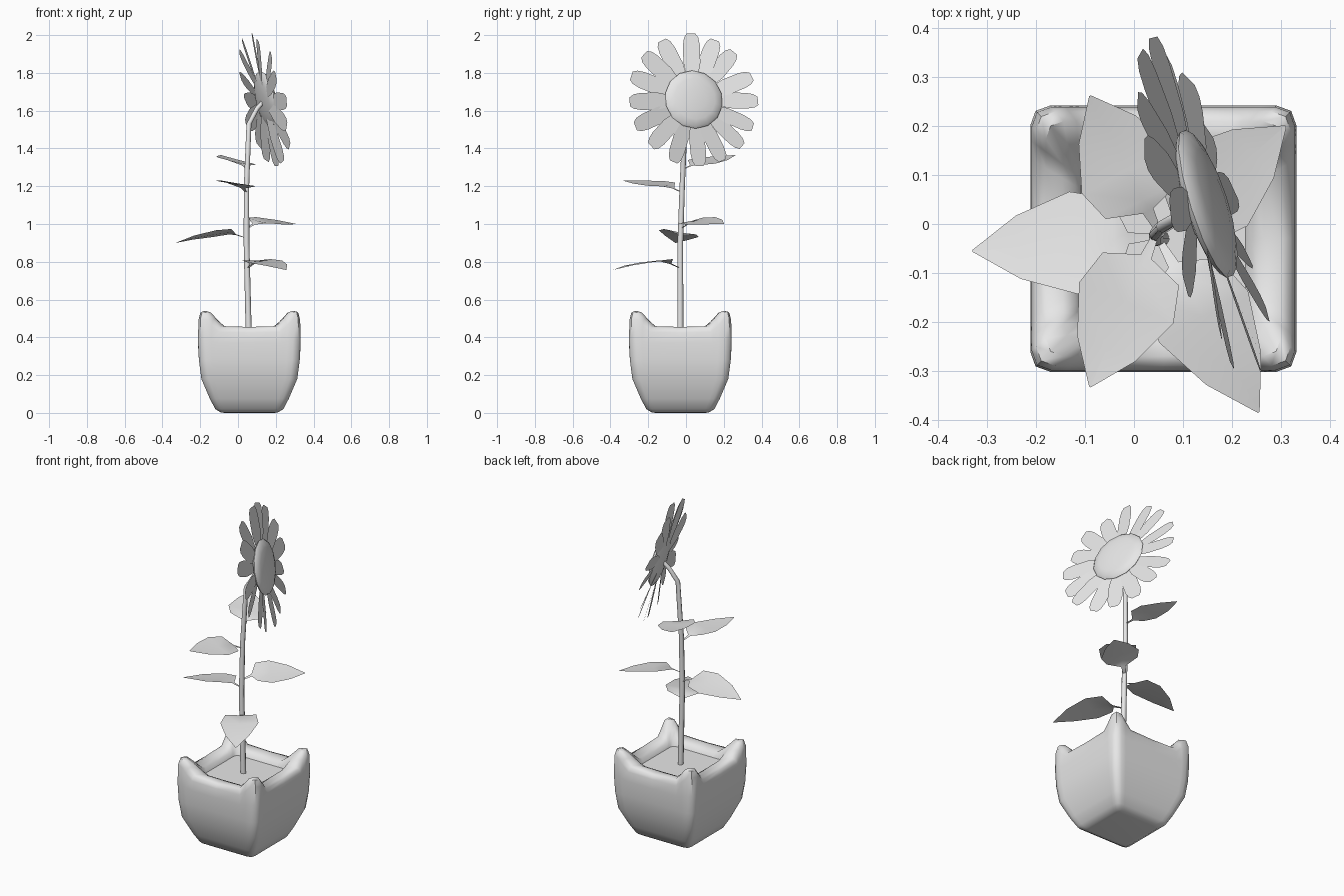
import bpy, bmesh, math, random
from mathutils import Vector, Matrix

random.seed(4)
cube = bpy.data.objects.get("Cube")
if cube:
    bpy.data.objects.remove(cube)

grey = bpy.data.materials.new("light grey")
grey.use_nodes = True
grey.diffuse_color = (0.8, 0.8, 0.8, 1)
grey.node_tree.nodes["Principled BSDF"].inputs["Base Color"].default_value = (0.8, 0.8, 0.8, 1)


def finish(name, bm, angle=40, outward=True):
    if outward:
        bmesh.ops.recalc_face_normals(bm, faces=bm.faces)
    mesh = bpy.data.meshes.new(name)
    bm.to_mesh(mesh)
    bm.free()
    mesh.materials.append(grey)
    ob = bpy.data.objects.new(name, mesh)
    bpy.context.collection.objects.link(ob)
    bpy.ops.object.select_all(action='DESELECT')
    ob.select_set(True)
    bpy.context.view_layer.objects.active = ob
    bpy.ops.object.shade_smooth_by_angle(angle=math.radians(angle))
    return ob


def bridge(bm, a, b):
    for i in range(len(a)):
        j = (i + 1) % len(a)
        bm.faces.new((a[i], a[j], b[j], b[i]))


# Pot: rounded square rings whose corners rise into ears
pot_centre = Vector((0.06, -0.03, 0))
side = [(1, -0.85, 0.9), (1, -0.74, 0.5), (1, -0.6, 0.05), (1, 0, 0),
        (1, 0.6, 0.05), (1, 0.74, 0.5), (1, 0.85, 0.9), (0.96, 0.96, 1)]
# half width, height, ear height
pot_rings = [(0.13, 0, 0), (0.15, 0.002, 0), (0.18, 0.02, 0), (0.209, 0.075, 0),
             (0.254, 0.18, 0), (0.267, 0.28, 0), (0.272, 0.37, 0.02), (0.269, 0.425, 0.075),
             (0.26, 0.447, 0.09), (0.24, 0.455, 0.085), (0.205, 0.45, 0.05),
             (0.18, 0.44, 0.02), (0.168, 0.418, 0)]
bm = bmesh.new()
loops = []
for half, z, ear in pot_rings:
    loop = []
    for k in range(4):
        turn = Matrix.Rotation(k * math.pi / 2, 3, 'Z')
        for x, y, e in side:
            p = turn @ Vector((x * half, y * half, z + ear * e))
            loop.append(bm.verts.new(p + pot_centre))
    if loops:
        bridge(bm, loops[-1], loop)
    loops.append(loop)
bm.faces.new(loops[0])
bm.faces.new(loops[-1])
finish("pot", bm, 50)

# Stem: tapered tube along a gently bent path
path = [Vector(p) for p in [(0.057, -0.03, 0.41), (0.045, -0.03, 0.9), (0.045, -0.02, 1.2),
                            (0.058, -0.005, 1.53), (0.1, 0.02, 1.61), (0.135, 0.035, 1.65)]]
bm = bmesh.new()
previous = None
for i, p in enumerate(path):
    d = (path[min(i + 1, len(path) - 1)] - path[max(i - 1, 0)]).normalized()
    u = d.cross(Vector((0, 1, 0))).normalized()
    v = d.cross(u)
    r = 0.016 - 0.001 * i
    loop = [bm.verts.new(p + r * (u * math.cos(a) + v * math.sin(a)))
            for a in [math.tau * n / 8 for n in range(8)]]
    if previous:
        bridge(bm, previous, loop)
    else:
        bm.faces.new(loop)
    previous = loop
bm.faces.new(previous)
finish("stem", bm, 50)

# Leaves: distance along, half width, share of rise, share of droop
leaf_rows = [(0, 0.006, 0, 0), (0.15, 0.012, 0.6, 0), (0.23, 0.085, 1, 0),
             (0.45, 0.105, 1, 0.2), (0.75, 0.065, 1, 0.55), (1, 0.002, 1, 1)]


def leaf(name, base, tip, shoulder, roll):
    base, tip = Vector(base), Vector(tip)
    flat = Vector((tip.x - base.x, tip.y - base.y, 0))
    across = Vector((-flat.y, flat.x, 0)).normalized()
    bm = bmesh.new()
    last = None
    for t, w, rise, droop in leaf_rows:
        z = base.z + (shoulder - base.z) * rise + (tip.z - shoulder) * droop
        c = Vector((base.x + flat.x * t, base.y + flat.y * t, z))
        row = [bm.verts.new(c + w * (across * s + Vector((0, 0, roll * s + 0.05 * abs(s)))))
               for s in (-1, 0, 1)]
        if last:
            for k in range(2):
                bm.faces.new((last[k], row[k], row[k + 1], last[k + 1]))
        last = row
    for f in bm.faces:
        f.normal_update()
        if f.normal.z < 0:
            f.normal_flip()
    finish(name, bm, 40, False)


leaf("leaf_front_left", (0.05, -0.03, 0.765), (0.255, -0.385, 0.757), 0.806, 0.05)
leaf("leaf_right", (0.045, -0.025, 0.925), (-0.33, -0.055, 0.9), 0.955, 0.17)
leaf("leaf_back_left", (0.045, -0.025, 0.975), (0.31, 0.2, 1.0), 1.015, 0.18)
leaf("leaf_front_right", (0.045, -0.02, 1.165), (-0.09, -0.333, 1.23), 1.205, -0.12)
leaf("leaf_back_right", (0.05, -0.015, 1.29), (-0.09, 0.262, 1.365), 1.322, 0.15)

# Flower head frame: local z is the facing direction
normal = Vector((1, 0.32, 0.22)).normalized()
right = Vector((0, 0, 1)).cross(normal).normalized()
up = normal.cross(right)
head = Matrix((right, up, normal)).transposed().to_4x4()
head.translation = (0.135, 0.037, 1.656)

# Flower centre: flattened ball set slightly forward of the petals
bm = bmesh.new()
bmesh.ops.create_uvsphere(bm, u_segments=14, v_segments=8, radius=1)
bm.transform(head @ Matrix.Translation((0, 0, 0.014)) @ Matrix.Diagonal((0.16, 0.157, 0.03, 1)))
finish("flower_centre", bm, 60)

# Petals: blunt blades with a slight twist, in two alternating layers
petal_rows = [(0.1, 0.024), (0.2, 0.045), (0.295, 0.045), (0.335, 0.038), (0.357, 0.023)]
count = 16
bm = bmesh.new()
for i in range(count):
    spin = Matrix.Rotation(math.tau * i / count + random.uniform(-0.04, 0.04), 4, 'Z')
    tilt = Matrix.Rotation(random.uniform(-0.03, 0.03), 4, 'Y')
    twist = Matrix.Rotation(random.uniform(-0.25, -0.1), 4, 'X')
    place = head @ spin @ tilt @ twist
    layer = -0.005 if i % 2 else 0.004
    last = None
    for r, w in petal_rows:
        row = [bm.verts.new(place @ Vector((r, s * w, layer))) for s in (-1, 1)]
        if last:
            bm.faces.new((last[0], row[0], row[1], last[1]))
        last = row
finish("petals", bm, 40, False)
